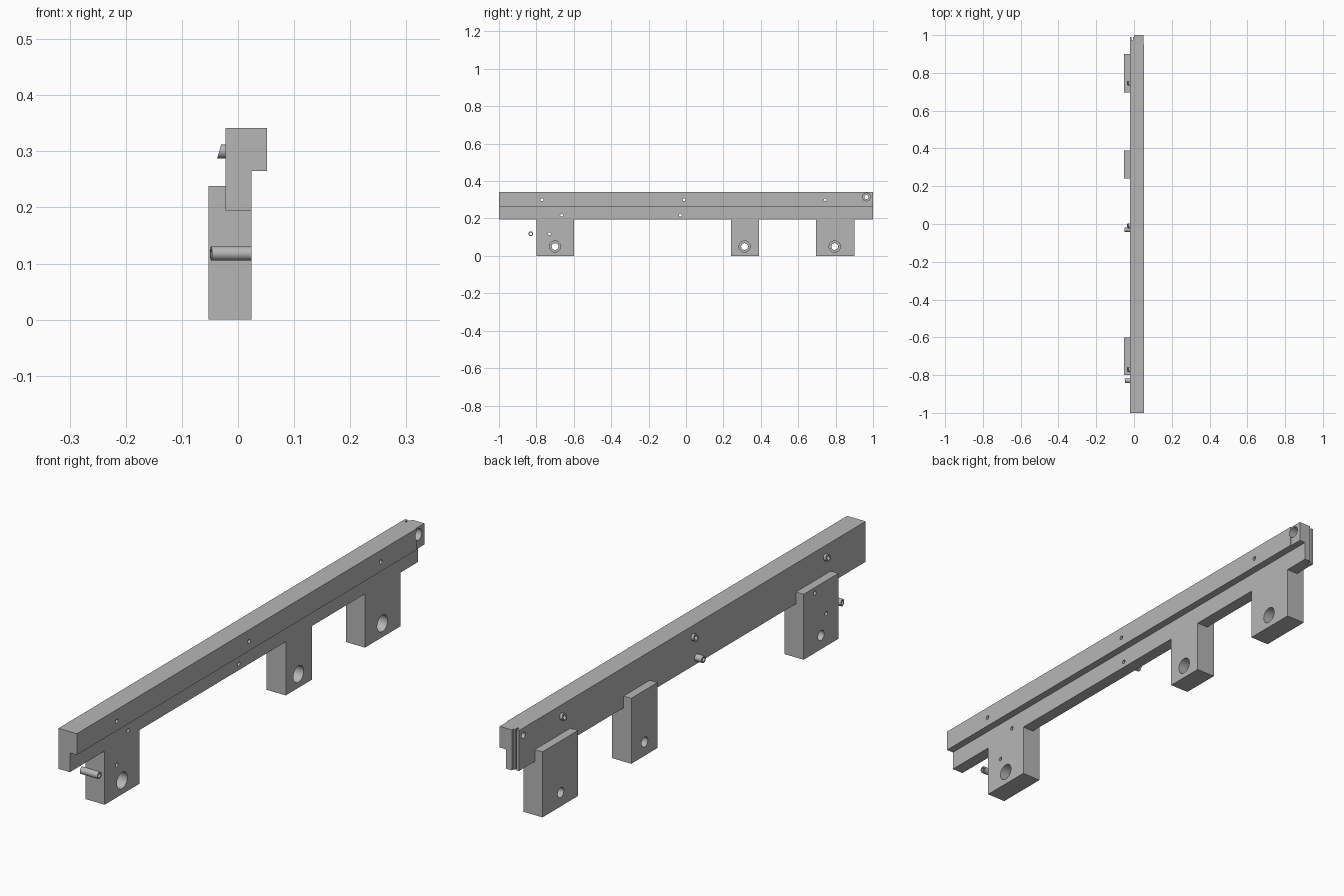
import bpy, bmesh, math

default = bpy.data.objects.get("Cube")
if default:
    bpy.data.objects.remove(default, do_unlink=True)

metal = bpy.data.materials.new("grey metal")
metal.use_nodes = True
GREY = (0.47, 0.47, 0.47, 1)
metal.diffuse_color = GREY
metal.node_tree.nodes["Principled BSDF"].inputs["Base Color"].default_value = GREY

BACK, WEB, LIP = -0.022, 0.024, 0.052      # main x planes
PAD = -0.053                               # outer face of the feet
BORE, TUBE = 0.0075, 0.0125                # small hole and tube radii


def finish(name, bm):
    bmesh.ops.recalc_face_normals(bm, faces=bm.faces)
    mesh = bpy.data.meshes.new(name)
    bm.to_mesh(mesh)
    bm.free()
    mesh.materials.append(metal)
    obj = bpy.data.objects.new(name, mesh)
    bpy.context.collection.objects.link(obj)
    return obj


def extrude(name, profile, y0, y1):
    """Sweep an x-z profile along y."""
    bm = bmesh.new()
    face = bm.faces.new([bm.verts.new((x, y0, z)) for x, z in profile])
    swept = bmesh.ops.extrude_face_region(bm, geom=[face])["geom"]
    verts = [g for g in swept if isinstance(g, bmesh.types.BMVert)]
    bmesh.ops.translate(bm, verts=verts, vec=(0, y1 - y0, 0))
    return finish(name, bm)


def box(name, x0, x1, y0, y1, z0, z1):
    return extrude(name, [(x0, z0), (x1, z0), (x1, z1), (x0, z1)], y0, y1)


def ring(bm, x, y, z, r, lean_y=0, lean_z=0, n=24):
    verts = []
    for i in range(n):
        dy = r * math.cos(math.tau * i / n)
        dz = r * math.sin(math.tau * i / n)
        verts.append(bm.verts.new((x + lean_y * dy + lean_z * dz, y + dy, z + dz)))
    return verts


def bridge(bm, a, b):
    for i in range(len(a)):
        j = (i + 1) % len(a)
        bm.faces.new((a[i], a[j], b[j], b[i]))


def rod(y, z, r, x0=-0.2, x1=0.2):
    bm = bmesh.new()
    a, b = ring(bm, x0, y, z, r), ring(bm, x1, y, z, r)
    bridge(bm, a, b)
    bm.faces.new(a)
    bm.faces.new(b)
    return finish("hole_cutter", bm)


def smooth(obj):
    bpy.ops.object.select_all(action="DESELECT")
    obj.select_set(True)
    bpy.context.view_layer.objects.active = obj
    bpy.ops.object.shade_smooth_by_angle(angle=math.radians(30))


def tube(name, y, z, x0, x1, lean_y=0, lean_z=0):
    """Hollow sleeve along x whose outer end may be cut at a slant."""
    bm = bmesh.new()
    rings = [ring(bm, x0, y, z, TUBE, lean_y, lean_z), ring(bm, x1, y, z, TUBE),
             ring(bm, x1, y, z, BORE), ring(bm, x0, y, z, BORE, lean_y, lean_z)]
    for i in range(4):
        bridge(bm, rings[i], rings[(i + 1) % 4])
    smooth(finish(name, bm))


def cut(obj, cutters):
    for c in cutters:
        c.hide_render = True
        mod = obj.modifiers.new("cut", "BOOLEAN")
        mod.operation = "DIFFERENCE"
        mod.solver = "EXACT"
        mod.object = c
        bpy.context.view_layer.objects.active = obj
        bpy.ops.object.modifier_apply(modifier=mod.name)
        bpy.data.objects.remove(c, do_unlink=True)
    smooth(obj)


# Long rail with an overhanging upper lip
STUDS = (-0.77, -0.01, 0.745)
rail = extrude("rail", [(BACK, 0.195), (WEB, 0.195), (WEB, 0.265),
                        (LIP, 0.265), (LIP, 0.342), (BACK, 0.342)], -1, 1)
cutters = [rod(y, 0.30, BORE) for y in STUDS]
cutters += [rod(y, 0.218, BORE) for y in (-0.665, -0.03)]
# Counterbored end hole, shallow end recess, stepped and grooved end corner
cutters += [rod(0.965, 0.315, 0.011), rod(0.965, 0.315, 0.021, 0.02, 0.2),
            box("recess", 0.049, 0.1, 0.95, 1.1, 0.2, 0.4),
            box("corner_step", -0.1, 0.0, 0.991, 1.1, 0.1, 0.4),
            box("corner_groove", -0.012, -0.006, 0.975, 1.1, 0.1, 0.4)]
cut(rail, cutters)

# Feet, each stepped at the top to sit behind the rail
for name, y0, y1, hole in (("front_foot", -0.8, -0.6, -0.70),
                           ("middle_foot", 0.24, 0.39, 0.313),
                           ("rear_foot", 0.695, 0.9, 0.795)):
    foot = extrude(name, [(PAD, 0), (WEB, 0), (WEB, 0.195), (BACK, 0.195),
                          (BACK, 0.238), (PAD, 0.238)], y0, y1)
    cutters = [rod(hole, 0.05, 0.018), rod(hole, 0.05, 0.03, -0.015, 0.2)]
    if name == "front_foot":
        cutters += [rod(-0.665, 0.218, BORE), rod(-0.73, 0.118, BORE)]
    cut(foot, cutters)

# Slanted studs, straight stud and the loose sleeve beside the front foot
for y in STUDS:
    tube("slanted_stud", y, 0.30, -0.0335, BACK, lean_z=0.29)
tube("long_stud", -0.03, 0.218, -0.05, BACK)
tube("side_sleeve", -0.83, 0.118, -0.048, WEB, lean_y=-0.15)
